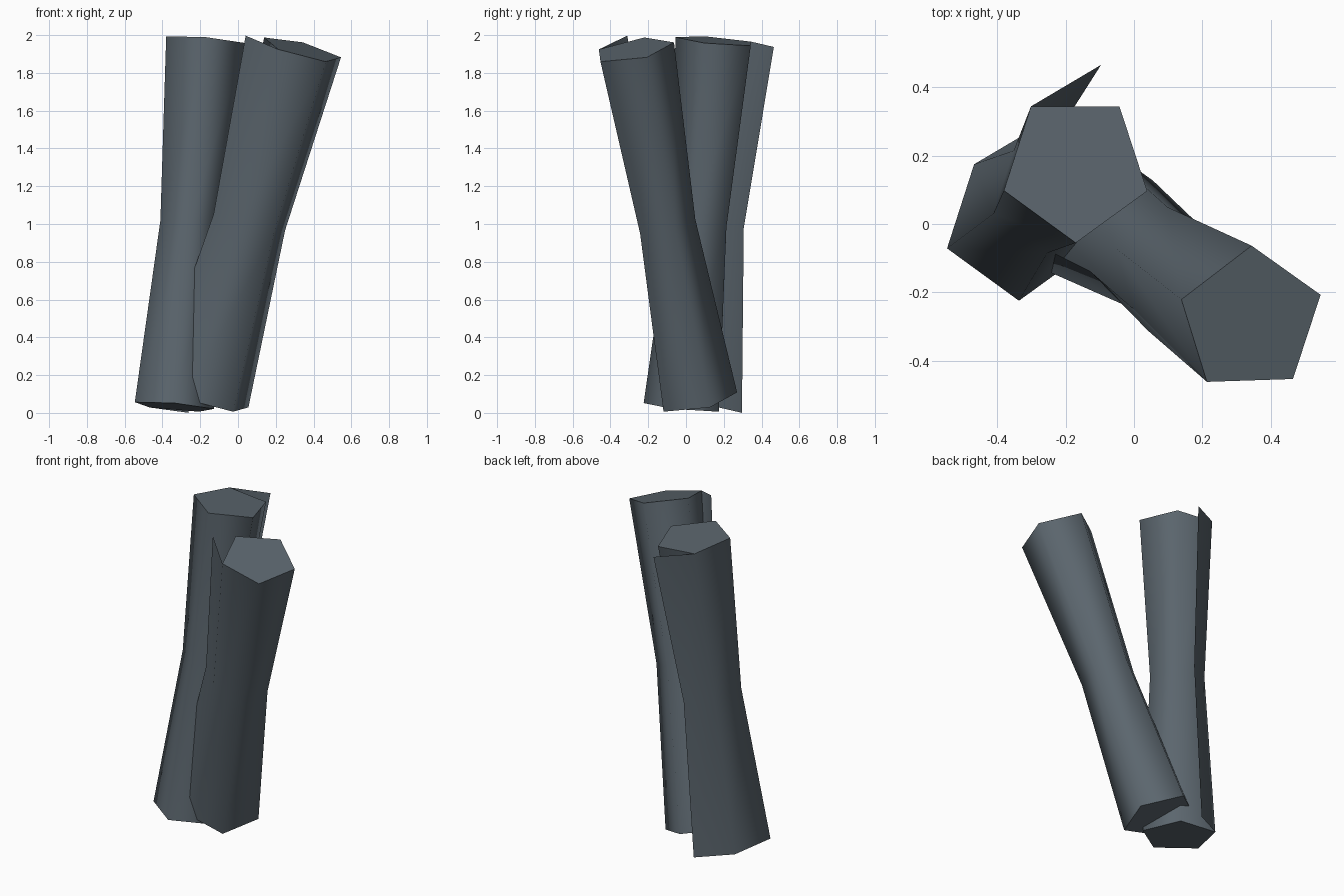
import bpy
import bmesh
from math import radians
from mathutils import Vector, Matrix

cube = bpy.data.objects.get("Cube")
if cube:
    bpy.data.objects.remove(cube, do_unlink=True)

SLATE = (0.105, 0.132, 0.155, 1.0)
material = bpy.data.materials.new("slate_grey")
material.use_nodes = True
material.diffuse_color = SLATE
material.node_tree.nodes["Principled BSDF"].inputs["Base Color"].default_value = SLATE

SIDES = 5
STEP = 360 / SIDES
RADIUS = 0.221
FLAP_RADIUS = 0.311
FLAP_ANGLE = -50.2
WAIST = 0.75


def polar(radius, degrees):
    return Matrix.Rotation(radians(degrees), 3, 'Z') @ Vector((radius, 0, 0))


def rolled_stalk(name, bottom, top, seam):
    """Five-sided waisted tube around a leaning axis, with a loose flap at the seam."""
    bottom, top = Vector(bottom), Vector(top)
    tilt = Vector((0, 0, 1)).rotation_difference(top - bottom)
    corners = [polar(RADIUS, seam + i * STEP) for i in range(SIDES + 1)]
    outline = [polar(FLAP_RADIUS, seam + FLAP_ANGLE)] + corners
    bm = bmesh.new()

    def ring(points, t, scale):
        centre = bottom.lerp(top, t)
        return [bm.verts.new(centre + tilt @ (p * scale)) for p in points]

    # Flap and wall as one continuous strip, narrowed at the waist
    rings = [ring(outline, t, s) for t, s in ((0, 1), (0.5, WAIST), (1, 1))]
    for low, high in zip(rings, rings[1:]):
        for i in range(len(outline) - 1):
            face = bm.faces.new((low[i], low[i + 1], high[i + 1], high[i]))
            face.smooth = True

    # Flat end caps with their own corners, so their rims stay sharp
    bm.faces.new(ring(corners[:SIDES], 1, 1))
    bm.faces.new(ring(corners[:SIDES], 0, 1)[::-1])

    mesh = bpy.data.meshes.new(name)
    bm.to_mesh(mesh)
    bm.free()
    mesh.materials.append(material)
    bpy.context.collection.objects.link(bpy.data.objects.new(name, mesh))


rolled_stalk("right_stalk", (-0.337, -0.004, 0.033), (-0.171, 0.165, 1.97), 126)
rolled_stalk("left_stalk", (-0.149, 0.053, 0.07), (0.341, -0.281, 1.923), 234.6)
